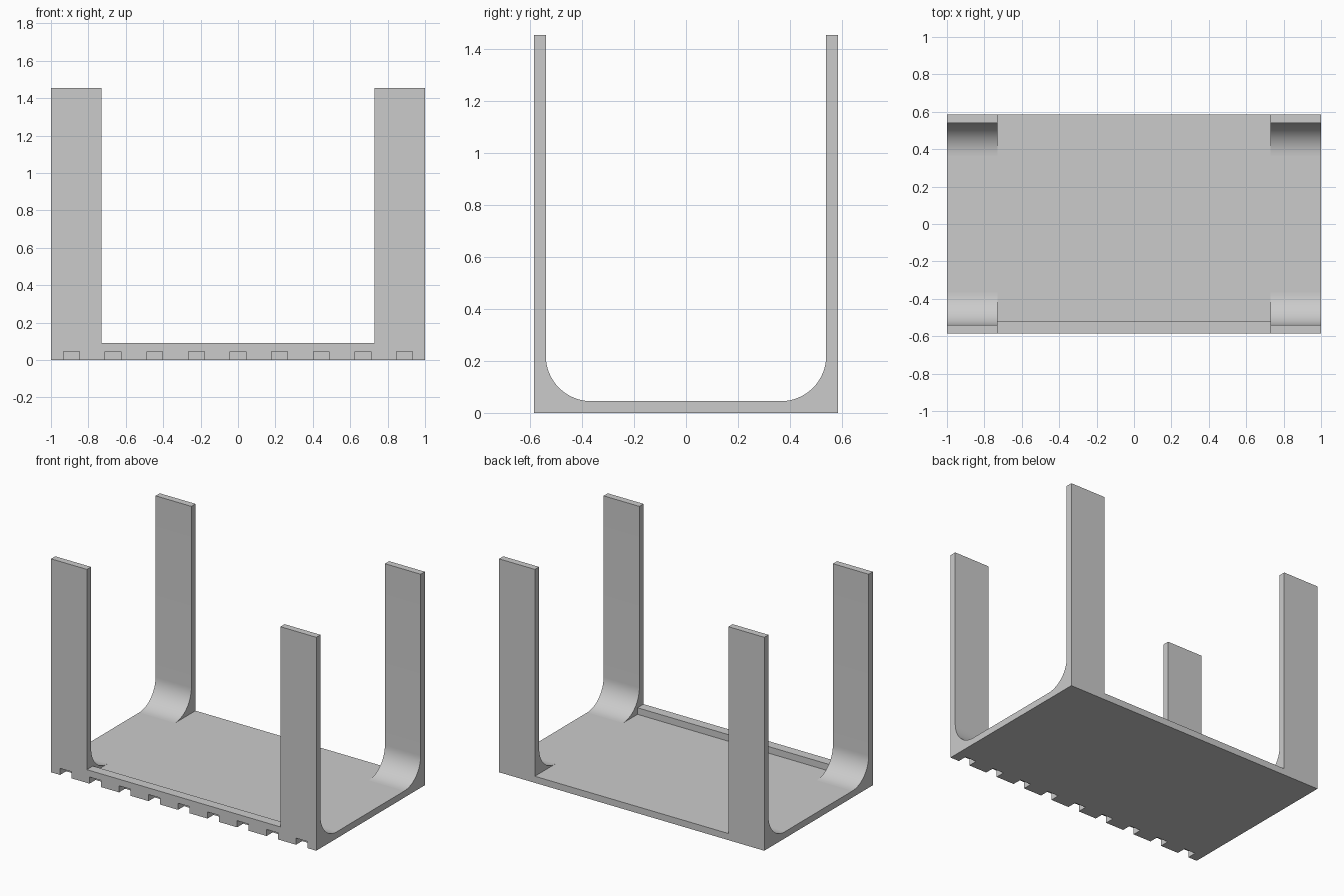
import bpy, bmesh
from math import sin, cos, pi
from mathutils import Vector

cube = bpy.data.objects.get("Cube")
if cube:
    bpy.data.objects.remove(cube, do_unlink=True)

# Overall dimensions
HALF_X, HALF_Y, HEIGHT = 1.0, 0.585, 1.455
THICK = 0.045
POST_INNER = 0.73
FILLET = 0.175
LIP_DEPTH = 0.065
NOTCHES, PITCH, NOTCH_W = 9, 0.2225, 0.085

grey = bpy.data.materials.new("light_grey")
grey.use_nodes = True
colour = (0.6, 0.6, 0.6, 1)
grey.diffuse_color = colour
grey.node_tree.nodes["Principled BSDF"].inputs["Base Color"].default_value = colour


def extrude(name, points, offset):
    """Extrude a closed flat outline along an offset into a solid object."""
    bm = bmesh.new()
    face = bm.faces.new([bm.verts.new(p) for p in points])
    result = bmesh.ops.extrude_face_region(bm, geom=[face], use_keep_orig=True)
    moved = [g for g in result["geom"] if isinstance(g, bmesh.types.BMVert)]
    bmesh.ops.translate(bm, verts=moved, vec=Vector(offset))
    bmesh.ops.recalc_face_normals(bm, faces=bm.faces)
    mesh = bpy.data.meshes.new(name)
    bm.to_mesh(mesh)
    bm.free()
    mesh.materials.append(grey)
    obj = bpy.data.objects.new(name, mesh)
    bpy.context.collection.objects.link(obj)
    return obj


# Floor plate with a row of notches along the front edge
outline = [(-HALF_X, -HALF_Y)]
for i in range(NOTCHES):
    centre = (i - (NOTCHES - 1) / 2) * PITCH
    a, b = centre - NOTCH_W / 2, centre + NOTCH_W / 2
    inner = -HALF_Y + LIP_DEPTH
    outline += [(a, -HALF_Y), (a, inner), (b, inner), (b, -HALF_Y)]
outline += [(HALF_X, -HALF_Y), (HALF_X, HALF_Y), (-HALF_X, HALF_Y)]
extrude("floor_plate", [(x, y, 0) for x, y in outline], (0, 0, THICK))

# Raised lip between the front posts
y0, y1 = -HALF_Y, -HALF_Y + LIP_DEPTH
extrude("front_lip",
        [(-POST_INNER, y0, THICK), (-POST_INNER, y1, THICK),
         (-POST_INNER, y1, 2 * THICK), (-POST_INNER, y0, 2 * THICK)],
        (2 * POST_INNER, 0, 0))

# Corner posts, each blending into the floor with a rounded foot
wall = HALF_Y - THICK
profile = [(HALF_Y, THICK), (HALF_Y, HEIGHT), (wall, HEIGHT)]
STEPS = 16
for i in range(STEPS + 1):
    t = i / STEPS * pi / 2
    profile.append((wall - FILLET + FILLET * cos(t),
                    THICK + FILLET - FILLET * sin(t)))

for y_name, sy in (("front", -1), ("back", 1)):
    for x_name, sx in (("right", -1), ("left", 1)):
        post = extrude(f"{y_name}_{x_name}_post",
                       [(sx * POST_INNER, sy * y, z) for y, z in profile],
                       (sx * (HALF_X - POST_INNER), 0, 0))
        bpy.ops.object.select_all(action="DESELECT")
        post.select_set(True)
        bpy.context.view_layer.objects.active = post
        bpy.ops.object.shade_smooth_by_angle(angle=pi / 6)
